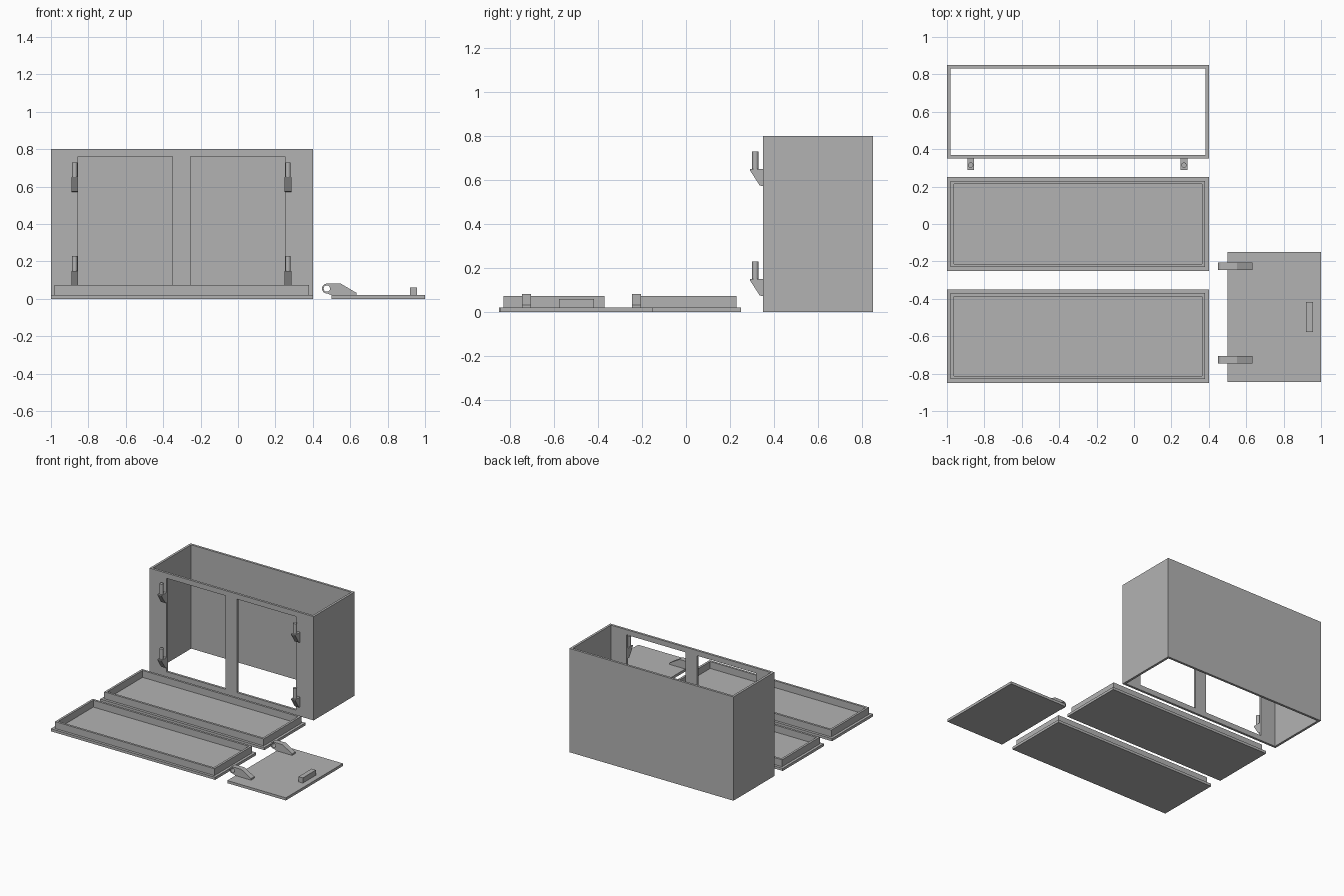
import bpy, bmesh, math

if "Cube" in bpy.data.objects:
    bpy.data.objects.remove(bpy.data.objects["Cube"])

grey = bpy.data.materials.new("light_grey")
grey.diffuse_color = (0.45, 0.45, 0.45, 1)
grey.use_nodes = True
grey.node_tree.nodes["Principled BSDF"].inputs["Base Color"].default_value = grey.diffuse_color
WALL = 0.018


def finish(bm, name):
    bmesh.ops.recalc_face_normals(bm, faces=bm.faces)
    mesh = bpy.data.meshes.new(name)
    bm.to_mesh(mesh)
    bm.free()
    obj = bpy.data.objects.new(name, mesh)
    bpy.context.collection.objects.link(obj)
    mesh.materials.append(grey)
    return obj


def box(name, x0, x1, y0, y1, z0, z1):
    bm = bmesh.new()
    bmesh.ops.create_cube(bm, size=1)
    for v in bm.verts:
        v.co = (x1 if v.co.x > 0 else x0, y1 if v.co.y > 0 else y0, z1 if v.co.z > 0 else z0)
    return finish(bm, name)


def prism(name, points, direction):
    """Extrude a closed 3D outline along a direction."""
    bm = bmesh.new()
    face = bm.faces.new([bm.verts.new(p) for p in points])
    top = bmesh.ops.extrude_face_region(bm, geom=[face])["geom"]
    bmesh.ops.translate(bm, vec=direction, verts=[g for g in top if isinstance(g, bmesh.types.BMVert)])
    return finish(bm, name)


def cylinder(name, r, depth, loc, axis="Z"):
    rot = (math.pi / 2, 0, 0) if axis == "Y" else (0, 0, 0)
    bpy.ops.mesh.primitive_cylinder_add(vertices=32, radius=r, depth=depth, location=loc, rotation=rot)
    obj = bpy.context.object
    obj.name = name
    obj.data.materials.append(grey)
    bpy.ops.object.shade_smooth_by_angle()
    return obj


def cut(obj, cutter):
    mod = obj.modifiers.new("cut", "BOOLEAN")
    mod.operation, mod.object, mod.solver = "DIFFERENCE", cutter, "EXACT"
    bpy.context.view_layer.objects.active = obj
    bpy.ops.object.modifier_apply(modifier=mod.name)
    bpy.data.objects.remove(cutter)


# Cabinet shell: open top and bottom, two doorways in the front
cabinet = box("cabinet_shell", -1, 0.4, 0.35, 0.85, 0, 0.8)
cut(cabinet, box("cavity_cutter", -1 + WALL, 0.4 - WALL, 0.35 + WALL, 0.85 - WALL, -0.1, 0.9))
for x0, x1 in ((-0.855, -0.35), (-0.255, 0.25)):
    cut(cabinet, box("doorway_cutter", x0, x1, 0.3, 0.4, 0.04, 0.76))

# Hinge brackets with upright pins beside the doorways
for x in (-0.873, 0.267):
    for z in (0.15, 0.65):
        outline = [(0.29, z), (0.35, z), (0.35, z - 0.078), (0.335, z - 0.075), (0.29, z - 0.005)]
        prism("hinge_bracket", [(x - 0.018, a, b) for a, b in outline], (0.036, 0, 0))
        cylinder("hinge_pin", 0.014, 0.09, (x, 0.315, z + 0.034))

# Top and bottom lids, each a plate with a raised locating rim
for y in (0, -0.6):
    box("lid_plate", -1, 0.4, y - 0.25, y + 0.25, 0, 0.02)
    rim = box("lid_rim", -0.98, 0.38, y - 0.23, y + 0.23, 0.02, 0.073)
    cut(rim, box("rim_cutter", -0.963, 0.363, y - 0.213, y + 0.213, 0, 0.1))

# Door leaf with handle
box("door_leaf", 0.5, 1, -0.845, -0.15, 0, 0.02)
box("door_handle", 0.92, 0.957, -0.577, -0.417, 0.02, 0.06)

# Door hinge arms: rounded eye with a hole, tapering on to the leaf
CX, CZ, R = 0.475, 0.055, 0.026
arc = [(CX + R * math.cos(a), CZ + R * math.sin(a))
       for a in (math.pi / 2 + math.pi * i / 16 for i in range(17))]
profile = arc + [(0.5, 0.02), (0.633, 0.02), (0.633, 0.032), (0.55, CZ + R)]
for y in (-0.225, -0.725):
    arm = prism("hinge_arm", [(a, y - 0.02, b) for a, b in profile], (0, 0.04, 0))
    cut(arm, cylinder("eye_cutter", 0.017, 0.1, (CX, y, CZ), "Y"))
    bpy.ops.object.select_all(action="DESELECT")
    arm.select_set(True)
    bpy.context.view_layer.objects.active = arm
    bpy.ops.object.shade_smooth_by_angle()
